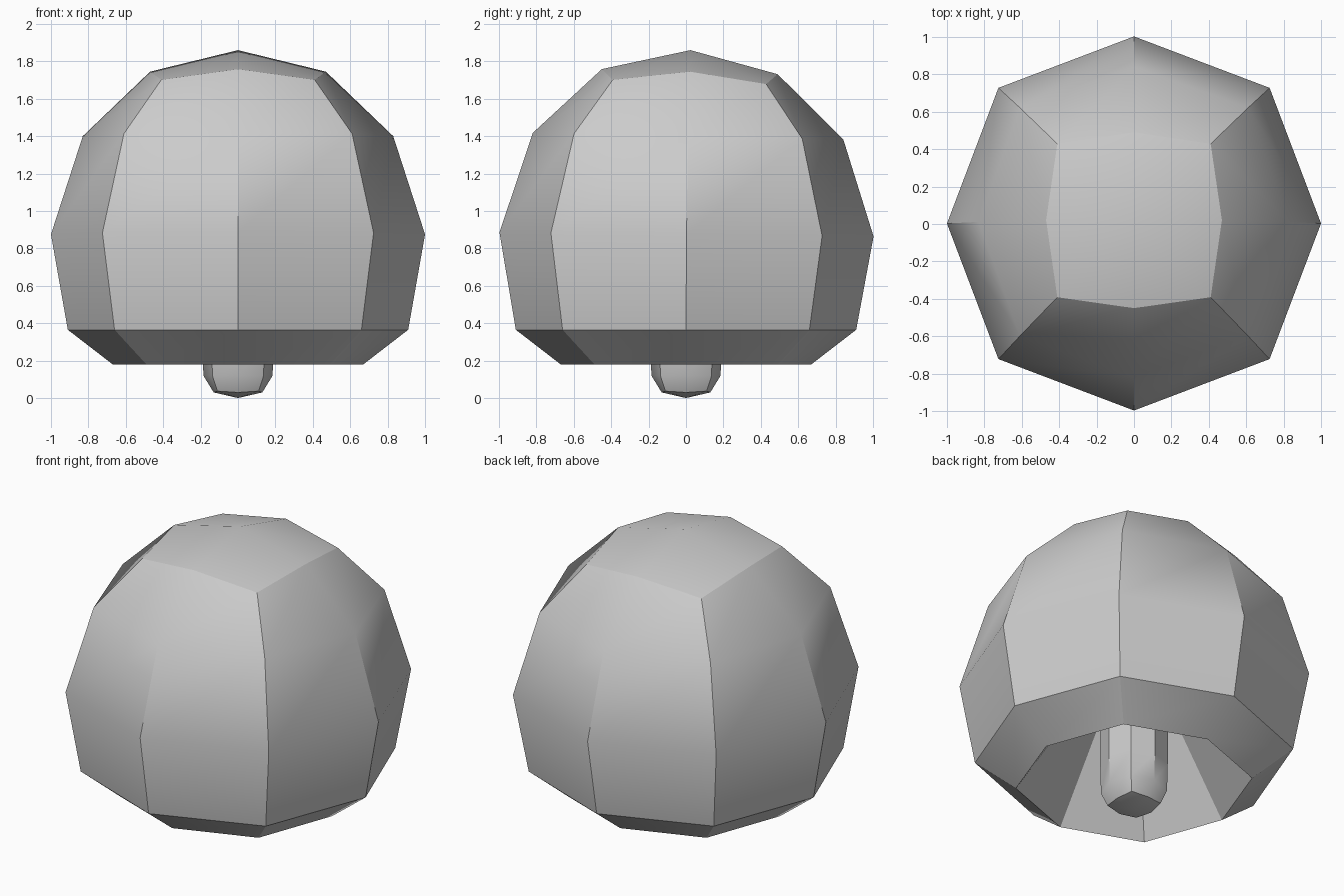
import bpy, bmesh, math

cube = bpy.data.objects.get("Cube")
if cube:
    bpy.data.objects.remove(cube)

# One plain grey for everything
grey = bpy.data.materials.new("light_grey")
grey.use_nodes = True
colour = (0.6, 0.6, 0.6, 1)
grey.diffuse_color = colour
grey.node_tree.nodes["Principled BSDF"].inputs["Base Color"].default_value = colour

SIDES = 8


def lathe(name, rings, bottom, top, bend=0.0):
    """Eight-sided lathe. Each ring: (axis reach, axis z, diagonal x, diagonal z).
    Rings run from the bottom point to the top point."""
    bm = bmesh.new()
    loops = []
    for axis_r, axis_z, diag_x, diag_z in rings:
        loop = []
        for i in range(SIDES):
            a = math.tau * i / SIDES
            r, z = (diag_x * math.sqrt(2), diag_z) if i % 2 else (axis_r, axis_z)
            loop.append(bm.verts.new((r * math.cos(a), r * math.sin(a), z)))
        loops.append(loop)
    ends = [bm.verts.new((0, 0, z)) for z in (bottom, top)]
    for i in range(SIDES):
        j = (i + 1) % SIDES
        for low, high in zip(loops, loops[1:]):
            bm.faces.new((low[i], low[j], high[j], high[i]))
        bm.faces.new((ends[0], loops[0][j], loops[0][i]))
        bm.faces.new((ends[1], loops[-1][i], loops[-1][j]))
    # Slight backward lean that grows with height
    for v in bm.verts:
        lift = max(0, v.co.z - 0.36) if v is not ends[0] else 0
        y = v.co.y
        v.co.y += bend * 0.5 * lift * lift
        v.co.z -= bend * lift * y
    bmesh.ops.recalc_face_normals(bm, faces=bm.faces)
    mesh = bpy.data.meshes.new(name)
    bm.to_mesh(mesh)
    bm.free()
    mesh.materials.append(grey)
    obj = bpy.data.objects.new(name, mesh)
    bpy.context.scene.collection.objects.link(obj)
    bpy.ops.object.select_all(action="DESELECT")
    obj.select_set(True)
    bpy.context.view_layer.objects.active = obj
    bpy.ops.object.shade_smooth_by_angle(angle=math.radians(30))
    return obj


# Dome: hollow underneath, with a conical inside starting at the rim
lathe("dome", [
    (0.67, 0.18, 0.49, 0.18),
    (0.91, 0.365, 0.66, 0.365),
    (1.0, 0.875, 0.725, 0.875),
    (0.83, 1.4, 0.61, 1.4),
    (0.47, 1.745, 0.41, 1.69),
], 1.2, 1.86, bend=0.021)

# Stem hanging from inside the dome, with a rounded tip
lathe("stem", [
    (0.13, 0.03, 0.11, 0.037),
    (0.185, 0.12, 0.137, 0.12),
    (0.19, 0.3, 0.14, 0.3),
    (0.19, 1.0, 0.14, 1.0),
], 0.0, 1.1)
